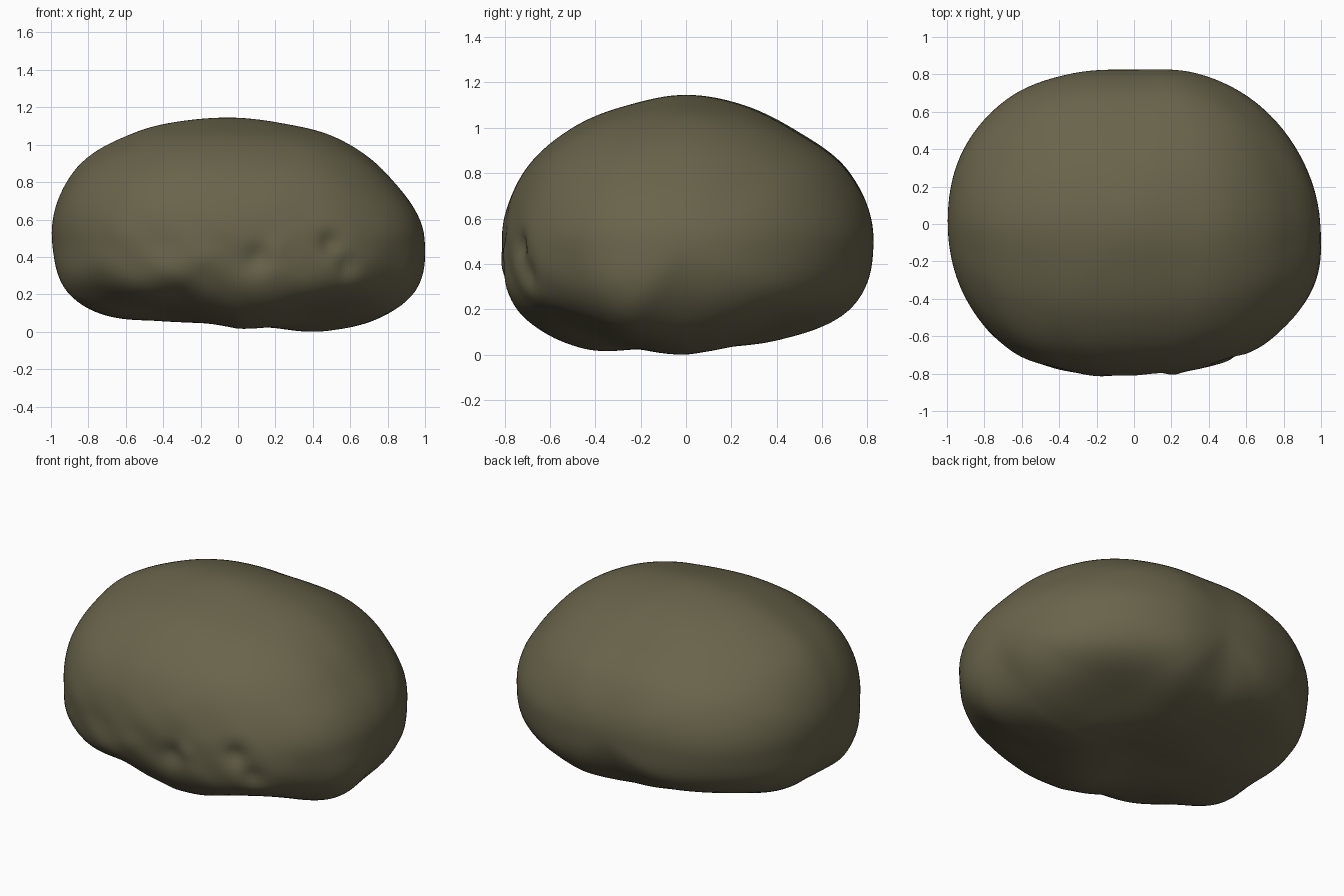
import bpy, bmesh, math
from mathutils import Vector

if "Cube" in bpy.data.objects:
    bpy.data.objects.remove(bpy.data.objects["Cube"], do_unlink=True)

# Section radii every 22.5 degrees about the boulder's core
PLAN = [.995, .96, .92, .872, .825, .87, .95, .995, .995, .985, .945, .855, .81, .84, .935, 1.01]
FRONT = [.995, .875, .76, .668, .65, .69, .80, .95, .995, .90, .615, .475, .445, .51, .69, .92]
SIDE = [.825, .785, .69, .655, .65, .655, .71, .78, .81, .79, .655, .50, .445, .485, .595, .755]
CORE = Vector((0, 0, .5))


def radius(section, u, v):
    """Smooth closed-curve interpolation of a section at direction (u, v)."""
    n = len(section)
    t = (math.atan2(v, u) / math.tau % 1.0) * n
    i, f = int(t), t % 1.0
    a, b, c, d = (section[(i + k) % n] for k in (-1, 0, 1, 2))
    return b + f / 2 * (c - a + f * (2*a - 5*b + 4*c - d + f * (3*(b - c) + d - a)))


def surface_point(d):
    """Blend the three sections into one closed rounded body."""
    x, y, z = (k * k for k in d)
    ax = x / (PLAN[0] if d.x > 0 else PLAN[8]) ** 2
    ay = y / (PLAN[4] if d.y > 0 else PLAN[12]) ** 2
    az = z / (FRONT[4] if d.z > 0 else FRONT[12]) ** 2
    bulge = -2 * (ax + ay + az)
    for section, u, v in ((PLAN, d.x, d.y), (FRONT, d.x, d.z), (SIDE, d.y, d.z)):
        bulge += (u * u + v * v) / radius(section, u, v) ** 2
    # The underside corners are rounder than the crown
    damping = (.3 if d.z > 0 else .65) * (27 * x * y * z) ** .75
    return CORE + d / math.sqrt(ax + ay + az + bulge * (1 - damping))


# Weathered hollows and bumps: centre, size, depth (negative swells outward)
DENTS = [((.11, -.78, .40), .07, .045), ((.20, -.78, .45), .05, -.015),
         ((.50, -.72, .48), .06, .03), ((.58, -.68, .36), .06, .03),
         ((.84, -.48, .30), .15, .015), ((-.30, -.72, .14), .14, .02),
         ((-.75, -.5, .16), .12, .015)]


def weather(p):
    inward = (CORE - p).normalized()
    shift = sum(depth * math.exp(-((p - Vector(c)).length / size) ** 2)
                for c, size, depth in DENTS)
    # Light chipping confined to the front face
    front = max(0, min(1, (-p.y - .45) * 4)) * max(0, 1 - abs(p.z - .35) * 2.5)
    shift += .006 * front * math.sin(17 * p.x + 5 * p.z) * math.sin(19 * p.z + 4 * p.x)
    return p + inward * shift


# Boulder body, resting on the ground
bm = bmesh.new()
bmesh.ops.create_icosphere(bm, subdivisions=6, radius=1)
for v in bm.verts:
    v.co = weather(surface_point(v.co.normalized()))
ground = min(v.co.z for v in bm.verts)
bmesh.ops.translate(bm, verts=bm.verts, vec=(0, 0, -ground))
mesh = bpy.data.meshes.new("boulder")
bm.to_mesh(mesh)
bm.free()
boulder = bpy.data.objects.new("boulder", mesh)
bpy.context.collection.objects.link(boulder)

# Olive stone colour
stone = bpy.data.materials.new("olive stone")
stone.use_nodes = True
colour = (.14, .127, .07, 1)
stone.diffuse_color = colour
stone.node_tree.nodes["Principled BSDF"].inputs["Base Color"].default_value = colour
mesh.materials.append(stone)

bpy.context.view_layer.objects.active = boulder
boulder.select_set(True)
bpy.ops.object.shade_smooth_by_angle(angle=math.radians(40))
